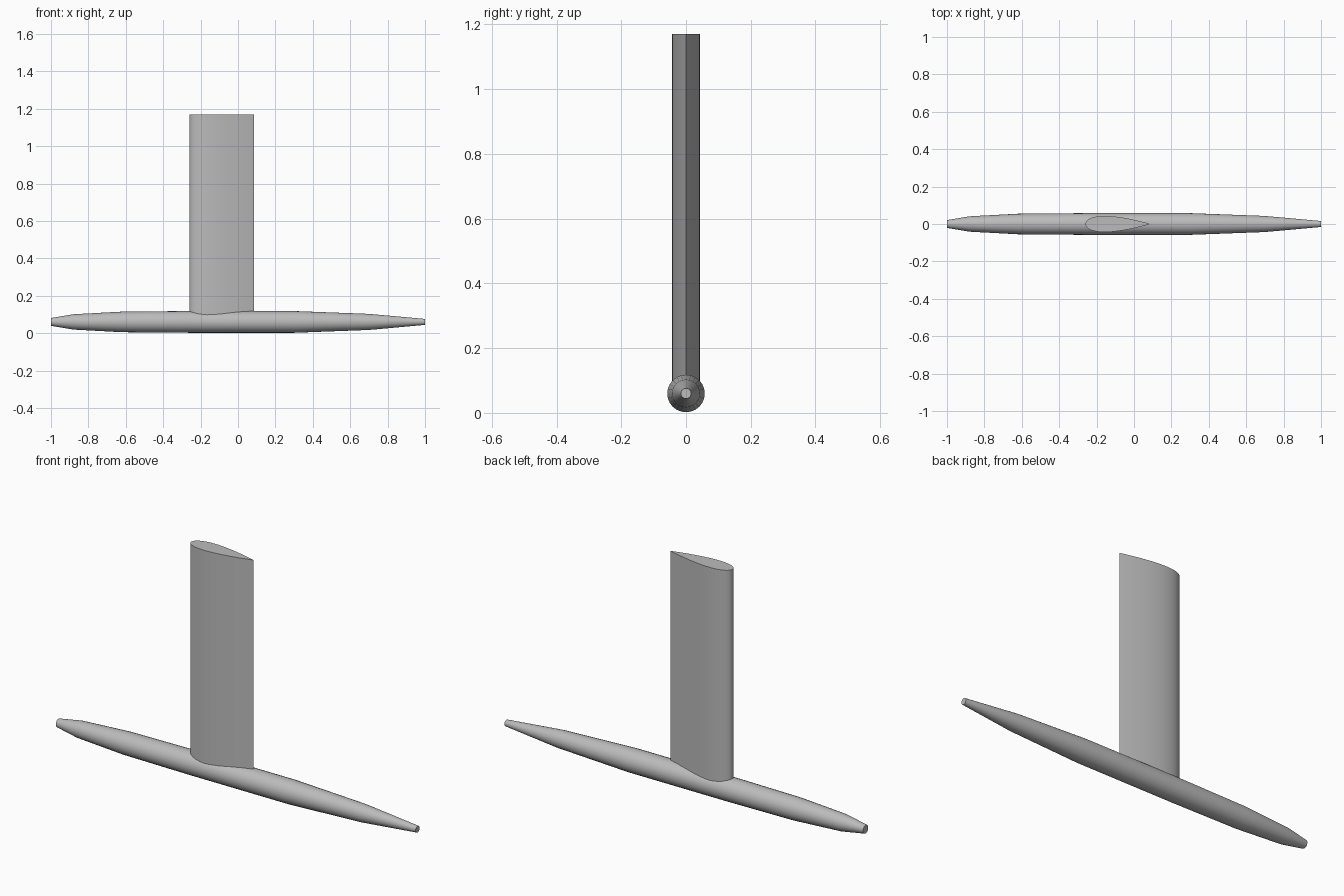
import bpy, bmesh, math

cube = bpy.data.objects.get("Cube")
if cube:
    bpy.data.objects.remove(cube, do_unlink=True)

AXIS_Z = 0.06      # height of the pod's centre line
SIDES = 24
LEAD, CHORD, THICK = -0.26, 0.346, 0.25
FIN_BASE, FIN_TOP = 0.08, 1.17

grey = bpy.data.materials.new("light grey")
grey.use_nodes = True
colour = (0.5, 0.5, 0.5, 1)
grey.diffuse_color = colour
grey.node_tree.nodes["Principled BSDF"].inputs["Base Color"].default_value = colour


def loft(name, rings, angle):
    """Skin a row of closed rings, cap both ends and smooth the sides."""
    bm = bmesh.new()
    loops = [[bm.verts.new(p) for p in ring] for ring in rings]
    for a, b in zip(loops, loops[1:]):
        for i in range(len(a)):
            j = (i + 1) % len(a)
            bm.faces.new((a[i], a[j], b[j], b[i]))
    bm.faces.new(loops[0])
    bm.faces.new(loops[-1])
    bmesh.ops.recalc_face_normals(bm, faces=bm.faces)
    mesh = bpy.data.meshes.new(name)
    bm.to_mesh(mesh)
    bm.free()
    mesh.materials.append(grey)
    obj = bpy.data.objects.new(name, mesh)
    bpy.context.collection.objects.link(obj)
    bpy.ops.object.select_all(action="DESELECT")
    obj.select_set(True)
    bpy.context.view_layer.objects.active = obj
    bpy.ops.object.shade_smooth_by_angle(angle=math.radians(angle))
    return obj


# Spindle-shaped pod lying along x, blunt nose at -x and long taper at +x
profile = [(-1, 0.021), (-0.88, 0.041), (-0.62, 0.055), (-0.26, 0.058),
           (0.30, 0.058), (0.70, 0.043), (1, 0.016)]
turns = [2 * math.pi * i / SIDES for i in range(SIDES)]
loft("pod", [[(x, r * math.cos(t), AXIS_Z + r * math.sin(t)) for t in turns]
             for x, r in profile], 40)


# Upright fin with a symmetric aerofoil section, rounded lead and sharp trail
def half_width(u):
    return 5 * THICK * CHORD * (0.2969 * math.sqrt(u) - 0.126 * u
                                - 0.3516 * u**2 + 0.2843 * u**3 - 0.1036 * u**4)


steps = 20
stations = [(1 - math.cos(math.pi * i / steps)) / 2 for i in range(steps + 1)]
front = [(LEAD + CHORD * u, -half_width(u)) for u in stations]
back = [(x, -y) for x, y in reversed(front[1:-1])]
section = front[:-1] + [(LEAD + CHORD, 0)] + back
loft("fin", [[(x, y, z) for x, y in section] for z in (FIN_BASE, FIN_TOP)], 40)
